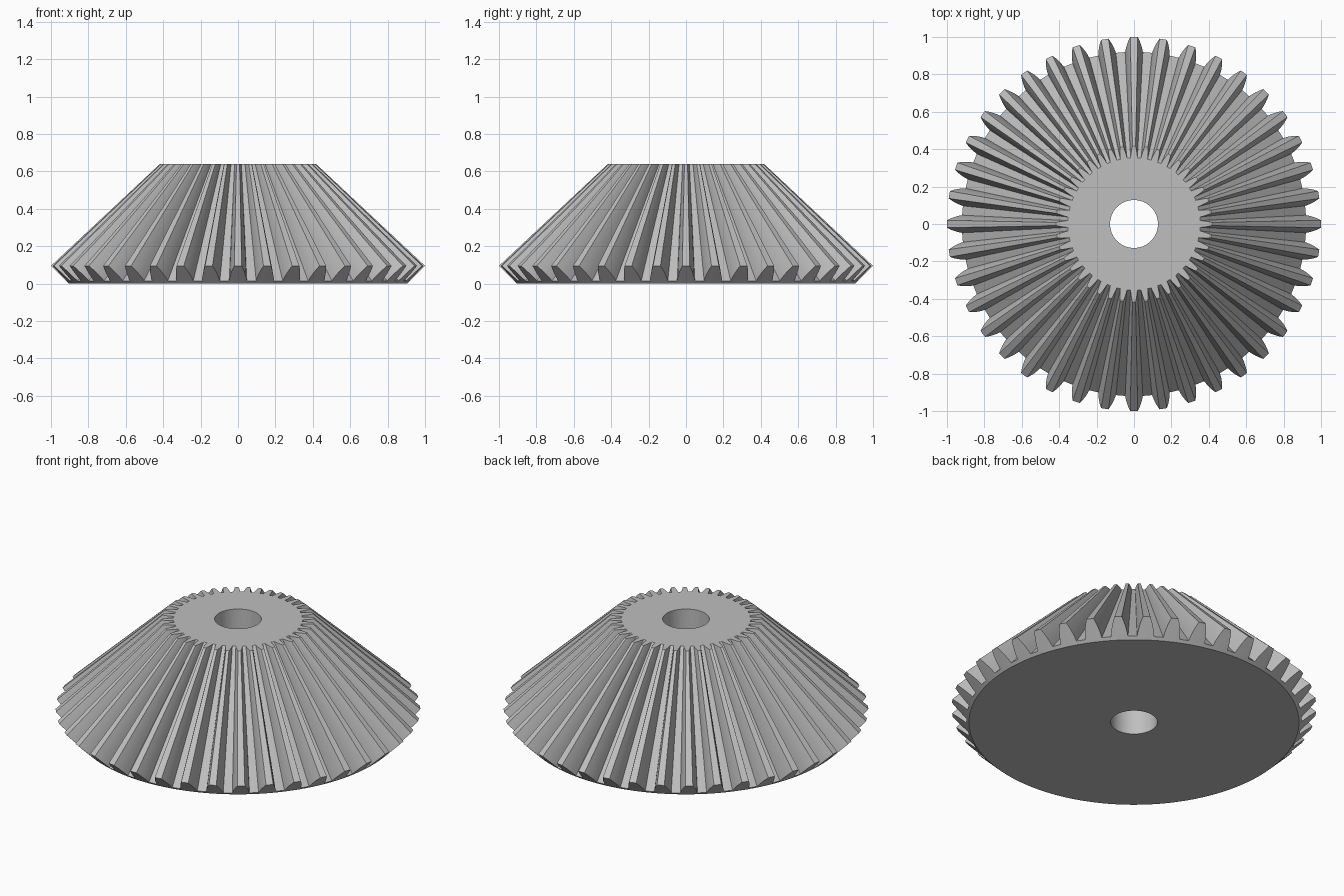
import bpy
import bmesh
import math

cube = bpy.data.objects.get("Cube")
if cube:
    bpy.data.objects.remove(cube, do_unlink=True)

TEETH = 40
APEX, TOP = 1.03, 0.64          # cone apex height and top plane
BASE_R, BORE_R = 0.905, 0.128
ROOT_R, ROOT_Z, DEPTH = 0.92, 0.015, 0.08

# Half tooth: (angle from tooth centre in degrees, height fraction root to tip)
flank = [(1.15, 1.0), (1.75, 0.75), (2.25, 0.5), (2.65, 0.25), (2.95, 0.0)]
tooth = [(-a, t) for a, t in reversed(flank)] + flank + [(4.5, 0.0)]
outline = [(math.radians(i * 360 / TEETH + a), t)
           for i in range(TEETH) for a, t in tooth]


def bore(z):
    return lambda t: (BORE_R, z)


def base_rim(t):
    return BASE_R, 0.0


def large_end(t):
    return ROOT_R + DEPTH * t, ROOT_Z + DEPTH * t


def small_end(t):
    # Every tooth line runs to the apex, cut off at the top plane
    r, z = large_end(t)
    return r * (APEX - TOP) / (APEX - z), TOP


# Gear body: closed loop of rings from bore, round the teeth, back to bore
bm = bmesh.new()
rings = []
for section in (bore(0.0), base_rim, large_end, small_end, bore(TOP)):
    ring = []
    for angle, t in outline:
        r, z = section(t)
        ring.append(bm.verts.new((r * math.cos(angle), r * math.sin(angle), z)))
    rings.append(ring)
count = len(outline)
for k, ring in enumerate(rings):
    nxt = rings[(k + 1) % len(rings)]
    for i in range(count):
        j = (i + 1) % count
        bm.faces.new((ring[i], ring[j], nxt[j], nxt[i]))
bmesh.ops.recalc_face_normals(bm, faces=bm.faces)

mesh = bpy.data.meshes.new("bevel_gear")
bm.to_mesh(mesh)
bm.free()
gear = bpy.data.objects.new("bevel_gear", mesh)
bpy.context.collection.objects.link(gear)

# Grey metal
steel = bpy.data.materials.new("steel_grey")
steel.use_nodes = True
colour = (0.52, 0.52, 0.52, 1.0)
steel.diffuse_color = colour
steel.node_tree.nodes["Principled BSDF"].inputs["Base Color"].default_value = colour
mesh.materials.append(steel)

bpy.ops.object.select_all(action="DESELECT")
gear.select_set(True)
bpy.context.view_layer.objects.active = gear
bpy.ops.object.shade_smooth_by_angle(angle=math.radians(20))
